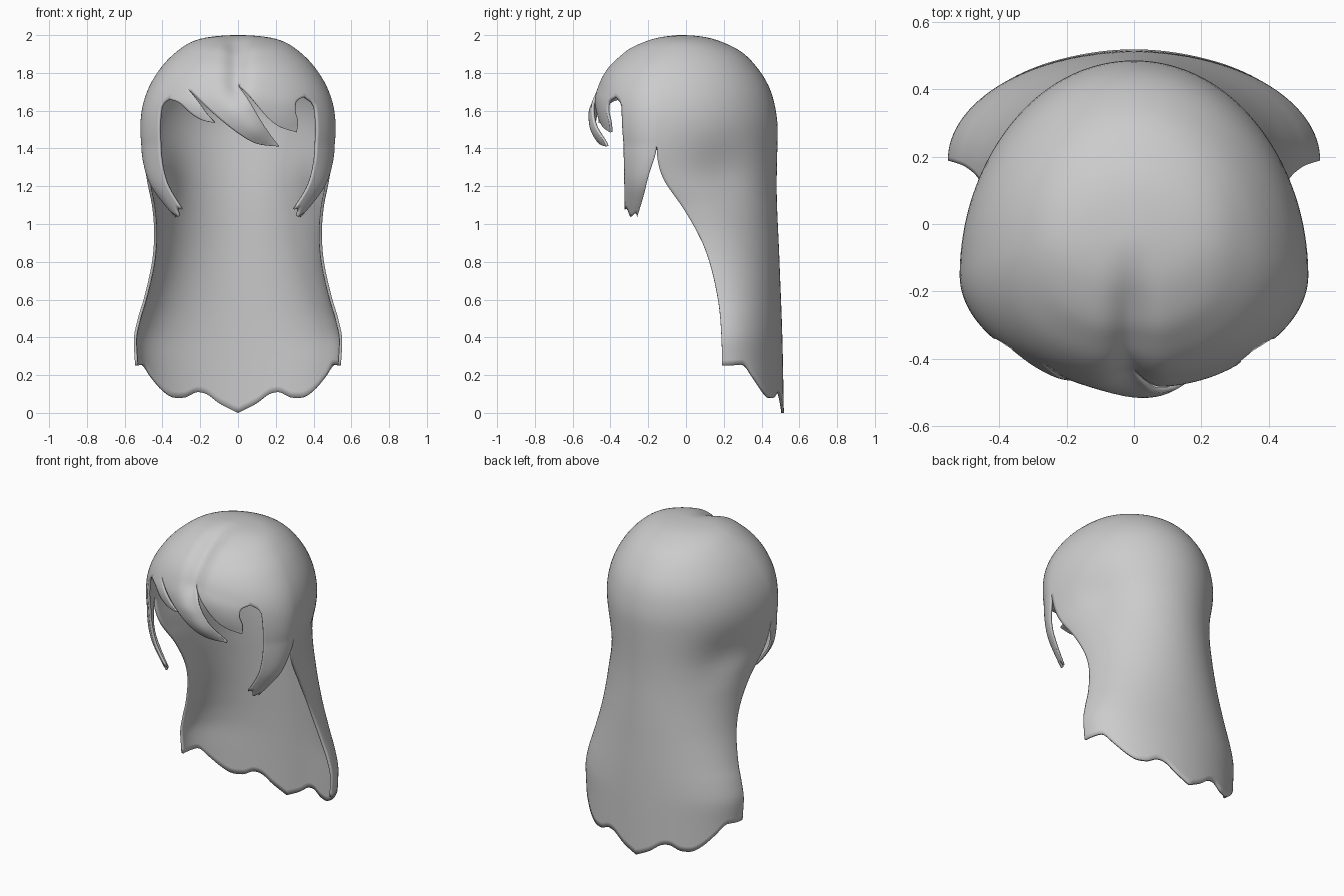
import bpy, bmesh, math
from mathutils import Vector

if "Cube" in bpy.data.objects:
    bpy.data.objects.remove(bpy.data.objects["Cube"])


def table(pairs, key=lambda v: v):
    """Smooth Hermite lookup through a few points."""
    pts = sorted((key(a), b) for a, b in pairs)
    n = len(pts)
    sl = [(pts[i + 1][1] - pts[i][1]) / (pts[i + 1][0] - pts[i][0]) for i in range(n - 1)]
    m = [sl[0]] + [(sl[i - 1] + sl[i]) / 2 if sl[i - 1] * sl[i] > 0 else 0
                   for i in range(1, n - 1)] + [sl[-1]]

    def f(v):
        v = min(max(key(v), pts[0][0]), pts[-1][0])
        i = 0
        while i < n - 2 and v > pts[i + 1][0]:
            i += 1
        h = pts[i + 1][0] - pts[i][0]
        t = (v - pts[i][0]) / h
        a, b = pts[i][1], pts[i + 1][1]
        return (a * (2*t**3 - 3*t*t + 1) + b * (3*t*t - 2*t**3)
                + h * (m[i] * (t**3 - 2*t*t + t) + m[i + 1] * (t**3 - t*t)))
    return f


def root(z):
    return math.sqrt(max(0, 2 - z))


# Silhouettes by height: half width, section centre, back depth, front depth
width = table([(2, 0), (1.985, .18), (1.9, .34), (1.8, .428), (1.7, .482), (1.6, .51),
               (1.5, .517), (1.4, .51), (1.2, .477), (1.1, .456), (.95, .444), (.8, .455),
               (.6, .5), (.5, .53), (.38, .552), (.25, .545), (0, .54)], root)
mid = table([(2, -.03), (1.95, -.05), (1.8, -.1), (1.6, -.14), (1.42, -.155), (1.25, -.125),
             (1.06, 0), (.87, .1), (.6, .17), (.4, .188), (0, .19)], root)
back = table([(2, -.03), (1.99, .1), (1.96, .2), (1.91, .295), (1.83, .375), (1.74, .433),
              (1.65, .465), (1.5, .485), (1.2, .48), (.8, .495), (.4, .51), (0, .518)], root)
front = table([(2, -.03), (1.99, -.15), (1.965, -.235), (1.93, -.31), (1.89, -.36), (1.83, -.42),
               (1.75, -.465), (1.65, -.485), (1.55, -.475), (1.4, -.45)], root)
# Hem lines
back_hem = table([(0, 0), (.1, .05), (.17, .1), (.22, .11), (.3, .08), (.36, .085),
                  (.42, .13), (.47, .19), (.52, .255), (.55, .25)])
fringe_hem = table([(-.42, 1.61), (-.34, 1.675), (-.26, 1.72), (0, 1.77), (.2, 1.725),
                    (.33, 1.685), (.42, 1.61)])
# Side lock taper
lock_y = table([(1.7, 1), (1.42, 1), (1.25, .73), (1.15, .58), (1.03, .36)])
lock_x = table([(1.7, 1), (1.42, 1), (1.3, .97), (1.2, .9), (1.12, .79), (1.03, .64)])
SPLIT = 1.42


def part(p):
    """Groove of the parting at the front of the crown."""
    s = min(max((-.03 - p.y) / .3, 0), 1)
    low = min(max((p.z - 1.6) / .15, 0), 1)
    k = .035 * math.exp(-((p.x + .01) / .06) ** 2) * s * s * (3 - 2 * s) * low
    return p + (Vector((0, -.03, 1.5)) - p).normalized() * k


def shell(deg, z):
    a = math.radians(deg)
    c = mid(z)
    d = back(z) - c if math.cos(a) > 0 else c - front(z)
    # slight hollow behind each side at neck height
    dent = 1 - .05 * math.exp(-((abs(deg) - 58) / 18) ** 2 - ((z - 1.28) / .16) ** 2)
    return part(Vector((width(z) * math.sin(a) * dent, c + d * math.cos(a) * dent, z)))


def lock_point(deg, z):
    p = shell(deg, max(z, SPLIT))
    return Vector((p.x * lock_x(z), -.32 + (p.y + .32) * lock_y(z), z))


def add_sheet(bm, rows):
    vs = [[bm.verts.new(p) for p in r] for r in rows]
    for r in range(len(vs) - 1):
        for c in range(len(vs[0]) - 1):
            bm.faces.new((vs[r][c], vs[r][c + 1], vs[r + 1][c + 1], vs[r + 1][c]))


def cap_hem(deg):
    if abs(deg) <= 90:
        return SPLIT
    if abs(deg) <= 126:
        return SPLIT + .2 * (abs(deg) - 90) / 36
    return fringe_hem(.48 * math.sin(math.radians(deg)))


bm = bmesh.new()

# Cap
N = 28
add_sheet(bm, [[shell(a, 2 - (root(cap_hem(a)) * i / N) ** 2) for a in range(-180, 181, 2)]
               for i in range(N + 1)])

# Long back drape with scalloped hem
drape = range(-90, 91, 2)
hems = {a: back_hem(.55 * abs(math.sin(math.radians(a)))) for a in drape}
add_sheet(bm, [[shell(a, SPLIT + (hems[a] - SPLIT) * i / 40) for a in drape] for i in range(41)])

# Side locks
for cols in (range(90, 127, 2), range(-126, -89, 2)):
    rows = [[shell(a, cap_hem(a)) for a in cols]]
    for i in range(1, 25):
        row = []
        for a in cols:
            s = (abs(a) - 90) / 36
            tip = 1.035 + .035 * s + .015 * math.sin(s * 9)
            row.append(lock_point(a, cap_hem(a) + (tip - cap_hem(a)) * i / 24))
        rows.append(row)
    add_sheet(bm, rows)


# Fringe strands grow out of the cap hem between two front-view edges (x, z)
def strand(cols, left, right, bulge):
    base = [shell(a, cap_hem(a)) for a in cols]          # runs right to left
    r0, l0 = base[0], base[-1]

    def curve(pts):
        n = len(pts) - 1
        fx = table([(i / n, p[0]) for i, p in enumerate(pts)])
        fz = table([(i / n, p[1]) for i, p in enumerate(pts)])
        return lambda t: (fx(t), fz(t))
    L, R = curve([(l0.x, l0.z)] + left), curve([(r0.x, r0.z)] + right)
    rows = [base]
    for i in range(1, 29):
        t = i / 28
        (x0, z0), (x1, z1) = L(t), R(t)
        row = []
        for b in base:
            s = (b.x - r0.x) / (l0.x - r0.x)
            bend = b.z - (r0.z + (l0.z - r0.z) * s)
            x, z = x1 + (x0 - x1) * s, z1 + (z0 - z1) * s + bend * (1 - t) ** 2
            c = mid(z)
            p = part(Vector((x, c - (c - front(z)) *
                             math.sqrt(max(0, 1 - (x / width(z)) ** 2)), z)))
            p.y -= bulge * math.sin(math.pi * t) ** 2 * (.6 + .4 * math.sin(math.pi * s))
            row.append(p)
        rows.append(row)
    add_sheet(bm, rows)


strand(range(-146, -131, 2), [(-.31, 1.64), (-.25, 1.585), (-.19, 1.55), (-.125, 1.535)],
       [(-.235, 1.68), (-.2, 1.635), (-.165, 1.585), (-.123, 1.538)], .01)
strand(range(-180, -145, 2), [(-.13, 1.585), (0, 1.48), (.1, 1.425), (.215, 1.41)],
       [(.05, 1.67), (.12, 1.55), (.17, 1.475), (.217, 1.413)], .043)
strand(range(134, 181, 2), [(.06, 1.68), (.15, 1.57), (.22, 1.515), (.31, 1.485)],
       [(.312, 1.65), (.305, 1.6), (.318, 1.54), (.312, 1.488)], .008)

# Weld everything into one hair sheet and give it thickness
bmesh.ops.remove_doubles(bm, verts=bm.verts, dist=1e-4)
me = bpy.data.meshes.new("hair")
bm.to_mesh(me)
bm.free()
hair = bpy.data.objects.new("hair", me)
bpy.context.collection.objects.link(hair)
mod = hair.modifiers.new("thickness", 'SOLIDIFY')
mod.thickness = .015
mod.offset = -1
hair.select_set(True)
bpy.context.view_layer.objects.active = hair
bpy.ops.object.shade_smooth_by_angle(angle=math.radians(50))
